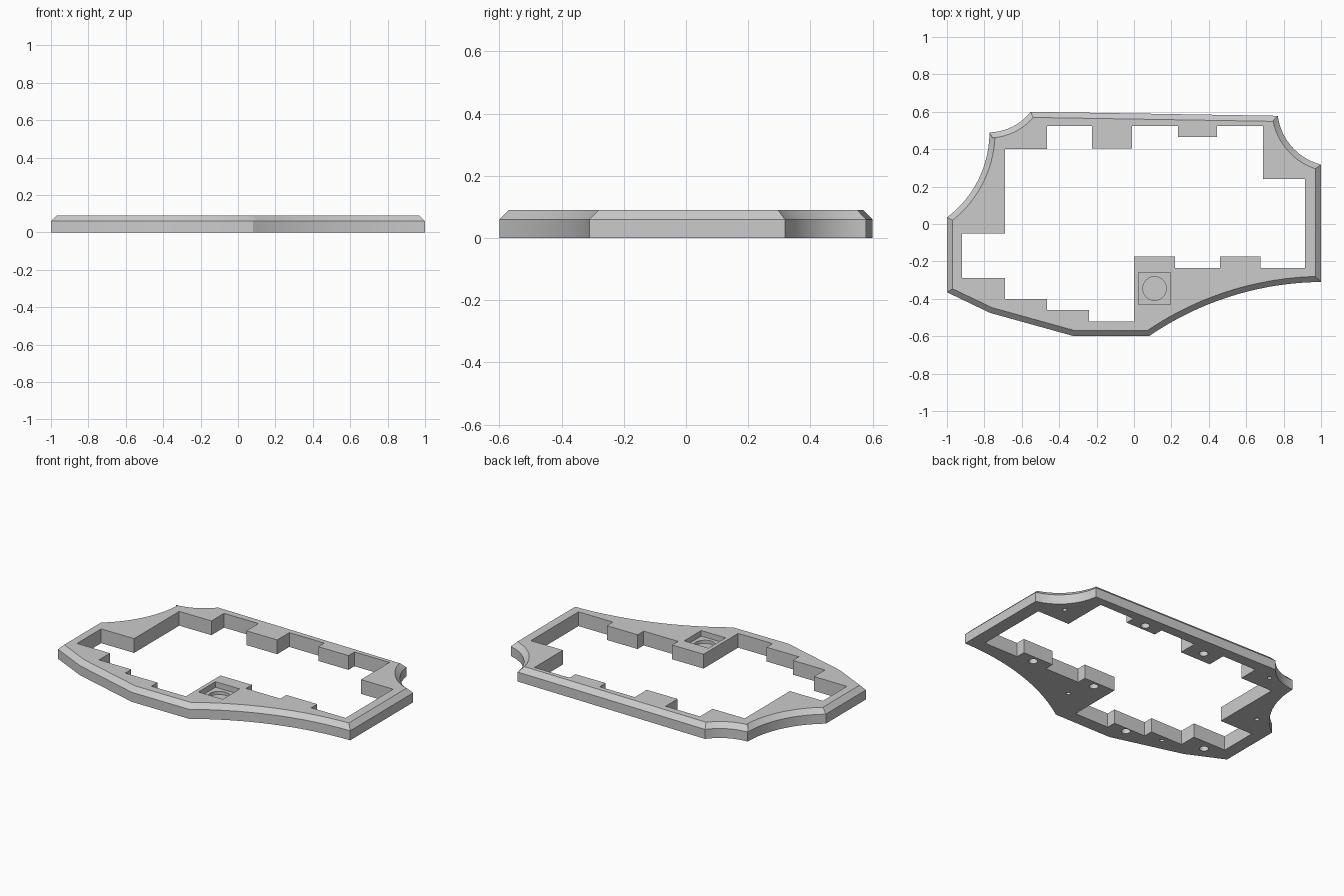
import bpy
import bmesh
import math
from mathutils import Vector

cube = bpy.data.objects.get("Cube")
if cube:
    bpy.data.objects.remove(cube, do_unlink=True)

HEIGHT, WALL, BEVEL = 0.09, 0.06, 0.03

grey = bpy.data.materials.new("plain grey")
grey.use_nodes = True
colour = (0.6, 0.6, 0.6, 1)
grey.diffuse_color = colour
grey.node_tree.nodes["Principled BSDF"].inputs["Base Color"].default_value = colour


def left_normal(a, b):
    d = (b - a).normalized()
    return Vector((-d.y, d.x))


def arc(a, b, sag, steps=18):
    """Points from a up to (not including) b, bowed to the left by sag."""
    a, b = Vector(a), Vector(b)
    n, half = left_normal(a, b), (b - a).length / 2
    radius = (half * half + sag * sag) / (2 * sag)
    centre = (a + b) / 2 + n * (sag - radius)
    sweep = 2 * math.asin(half / radius)
    start = math.atan2(a.y - centre.y, a.x - centre.x)
    return [centre + radius * Vector((math.cos(start - sweep * i / steps),
                                      math.sin(start - sweep * i / steps)))
            for i in range(steps)]


def inset(points, amount):
    """Mitred inward offset of a counter-clockwise outline."""
    result = []
    for i, p in enumerate(points):
        n1 = left_normal(points[i - 1], p)
        n2 = left_normal(p, points[(i + 1) % len(points)])
        result.append(p + (n1 + n2) * amount / (1 + n1.dot(n2)))
    return result


def loft(name, rings):
    """Closed solid through stacked (outline, z) rings."""
    bm = bmesh.new()
    loops = [[bm.verts.new((p[0], p[1], z)) for p in pts] for pts, z in rings]
    for low, high in zip(loops, loops[1:]):
        for i in range(len(low)):
            bm.faces.new((low[i - 1], low[i], high[i], high[i - 1]))
    bm.faces.new(loops[0][::-1])
    bm.faces.new(loops[-1])
    bmesh.ops.recalc_face_normals(bm, faces=bm.faces)
    mesh = bpy.data.meshes.new(name)
    bm.to_mesh(mesh)
    bm.free()
    mesh.materials.append(grey)
    obj = bpy.data.objects.new(name, mesh)
    bpy.context.collection.objects.link(obj)
    return obj


def circle(x, y, r, sides=32):
    return [(x + r * math.cos(math.tau * i / sides),
             y + r * math.sin(math.tau * i / sides)) for i in range(sides)]


# Outer frame with scooped corners and a bevelled top edge
outline = [Vector(p) for p in ((-1, 0.035), (-1, -0.365), (-0.77, -0.475), (-0.32, -0.6))]
outline += arc((0.08, -0.6), (1, -0.31), 0.072, 28)
outline += [Vector((1, -0.31))]
outline += arc((1, 0.318), (0.767, 0.6), 0.06)
outline += arc((-0.553, 0.6), (-0.773, 0.49), 0.028)
outline += arc((-0.773, 0.49), (-1, 0.035), 0.06)
frame = loft("frame", [(outline, 0), (outline, WALL), (inset(outline, BEVEL), HEIGHT)])

# Stepped opening, written as alternating x and y moves
steps = (-0.69, 0.40, -0.465, 0.525, -0.225, 0.405, -0.01, 0.525, 0.235, 0.465,
         0.445, 0.525, 0.69, 0.24, 0.915, -0.235, 0.675, -0.175, 0.46, -0.235,
         0.22, -0.175, 0, -0.52, -0.24, -0.46, -0.465, -0.40, -0.69, -0.29,
         -0.92, -0.05)
xs, ys = steps[0::2], steps[1::2]
opening = []
for i, (x, y) in enumerate(zip(xs, ys)):
    opening += [(x, ys[i - 1]), (x, y)]
cutters = [loft("opening_cutter", [(opening, -0.1), (opening, 0.2)])]

# Square pocket with a round recess in its floor
px, py, half = 0.11, -0.345, 0.085
square = [(px - half, py - half), (px + half, py - half),
          (px + half, py + half), (px - half, py + half)]
cutters.append(loft("pocket_cutter", [(square, 0.055), (square, 0.2)]))
disc = circle(px, py, 0.063, 48)
cutters.append(loft("recess_cutter", [(disc, 0.035), (disc, 0.15)]))

# Blind holes underneath: large magnet seats and small pin holes
large = ((0.34, 0.505), (-0.12, 0.475), (-0.82, -0.355), (-0.35, -0.49),
         (0.12, -0.215), (0.57, -0.217))
small = ((0.81, 0.35), (-0.587, 0.505), (-0.836, 0.097), (-0.575, -0.437), (0.18, -0.37))
for spots, radius, depth in ((large, 0.026, 0.04), (small, 0.013, 0.03)):
    for x, y in spots:
        ring = circle(x, y, radius, 24)
        cutters.append(loft("hole_cutter", [(ring, -0.05), (ring, depth)]))

# Cut the frame, keep the result, drop the cutters
for cutter in cutters:
    cutter.hide_render = True
    mod = frame.modifiers.new(cutter.name, "BOOLEAN")
    mod.operation = "DIFFERENCE"
    mod.solver = "EXACT"
    mod.object = cutter
bpy.context.view_layer.update()
graph = bpy.context.evaluated_depsgraph_get()
cut_mesh = bpy.data.meshes.new_from_object(frame.evaluated_get(graph))
frame.modifiers.clear()
frame.data = cut_mesh
for cutter in cutters:
    bpy.data.objects.remove(cutter, do_unlink=True)

bpy.ops.object.select_all(action="DESELECT")
frame.select_set(True)
bpy.context.view_layer.objects.active = frame
bpy.ops.object.shade_smooth_by_angle(angle=math.radians(25))
